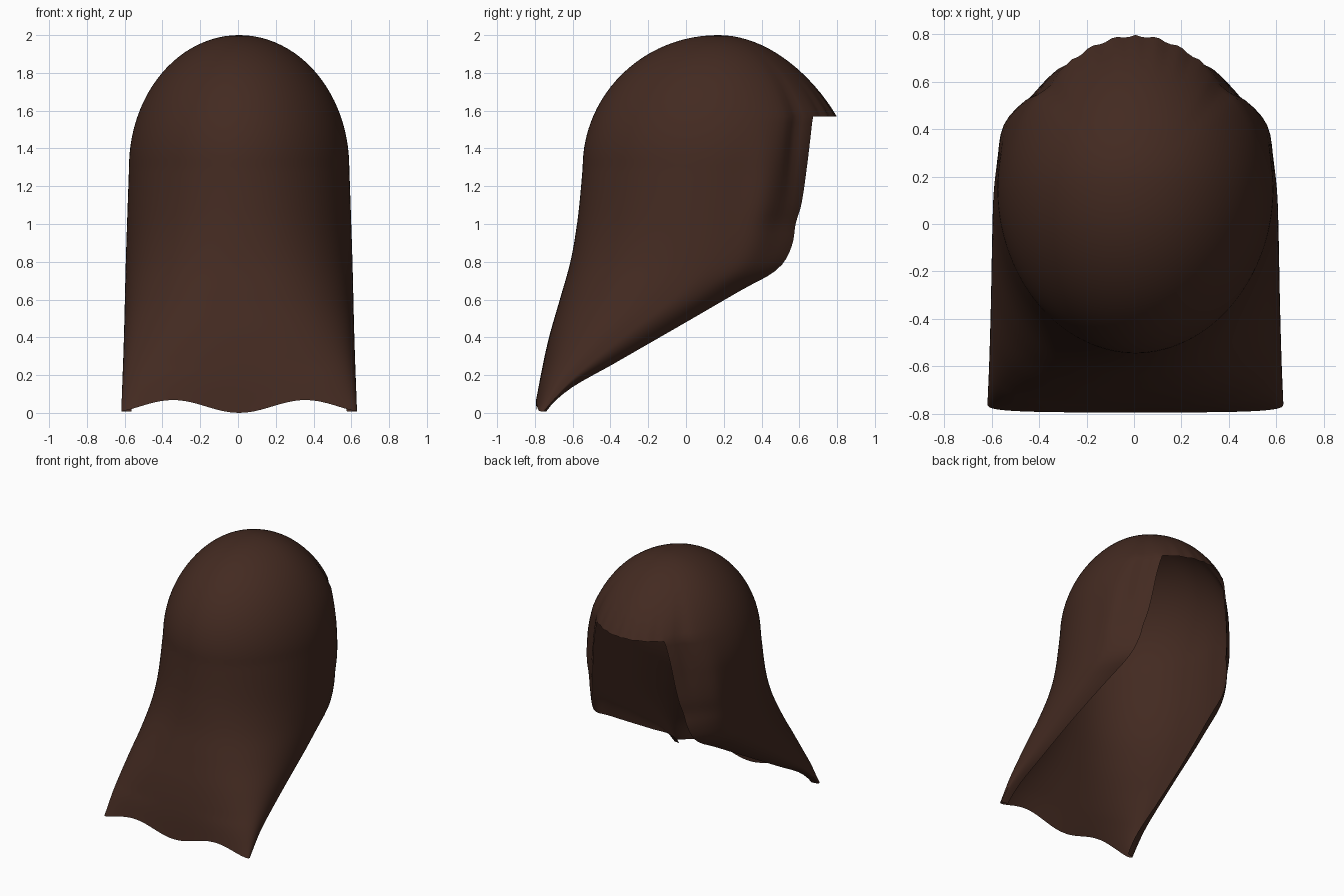
import bpy, bmesh, math

if "Cube" in bpy.data.objects:
    bpy.data.objects.remove(bpy.data.objects["Cube"])


def curve(z, pts):
    """Smooth (Hermite) interpolation through (height, value) points."""
    if z <= pts[0][0]:
        return pts[0][1]
    if z >= pts[-1][0]:
        return pts[-1][1]
    n = len(pts)

    def slope(i):
        a, b = pts[max(i - 1, 0)], pts[min(i + 1, n - 1)]
        return (b[1] - a[1]) / (b[0] - a[0])

    for i in range(n - 1):
        (z0, v0), (z1, v1) = pts[i], pts[i + 1]
        if z <= z1:
            h = z1 - z0
            t = (z - z0) / h
            return ((2*t**3 - 3*t*t + 1) * v0 + (t**3 - 2*t*t + t) * h * slope(i)
                    + (3*t*t - 2*t**3) * v1 + (t**3 - t*t) * h * slope(i + 1))


def bump(v, centre, spread):
    return math.exp(-((v - centre) / spread) ** 2)


# Profiles by height
FRINGE_Z, DOME_Z = 1.57, 1.3
WIDTH = [(0, .624), (.4, .61), (.8, .6), (1.1, .59), (1.3, .583)]
BACK = [(0, -.795), (.2, -.768), (.4, -.725), (.6, -.668), (.8, -.612),
        (1.0, -.577), (1.15, -.56), (1.3, -.547)]
MIDDLE = [(0, -.755), (.2, -.58), (.4, -.34), (.6, -.08), (.8, .08), (1.1, .13), (1.57, .16), (2, .17)]
EDGE = [(0, -.74), (.06, -.69), (.14, -.59), (.25, -.4), (.48, 0), (.665, .32), (.735, .45),
        (.8, .52), (.9, .565), (1.0, .58), (1.1, .61), (1.3, .64), (1.57, .672)]
SWEEP = [(0, 24), (.4, 31), (.73, 42), (1.1, 51), (1.57, 57.5)]
SQUARE = [(0, 3.8), (.4, 2.9), (.9, 2.15), (1.3, 1.97)]

BACK_N, SIDE_N, FRINGE_N = 30, 16, 12


def section(z):
    """Half outline at one height (x, y, hem x), from the middle of the -y side to +y."""
    dome = math.sqrt(max(0, 1 - ((z - DOME_Z) / .7) ** 2)) if z > DOME_Z else 1
    w = curve(z, WIDTH) * dome
    mid = curve(z, MIDDLE)
    yb = .17 - .717 * dome if z > DOME_Z else curve(z, BACK)
    phi = math.radians(curve(z, SWEEP))
    fringe = z >= FRINGE_Z - 1e-6
    drop = (2 - z) / .43
    if fringe:
        reach = (.59 + .07 * drop) * dome
    else:
        reach = (curve(z, EDGE) - mid) / math.sin(phi)
    n = curve(z, SQUARE)
    out = []
    for i in range(BACK_N):
        s = 1 - (1 - i / BACK_N) ** 1.5
        a = math.pi / 2 * s ** (n / 2)
        x = w * math.sin(a) ** (2 / n)
        out.append((x, mid + (yb - mid) * math.cos(a) ** (2 / n), x))
    angles = [phi * i / SIDE_N for i in range(SIDE_N + 1)]
    if fringe:
        angles += [phi + (math.pi / 2 - phi) * i / FRINGE_N for i in range(1, FRINGE_N + 1)]
    for i, a in enumerate(angles):
        # Full side lock, then the crease where it meets the fringe
        k = 1 + .05 * bump(i, 8, 3) * bump(z, 1.15, .3)
        k -= .04 * bump(i, 12.8, 1.5) * bump(z, 1.48, .28)
        ahead = reach
        if i > SIDE_N:
            # Fringe pushed forward in the middle, with faint strands at its hem
            ahead += .025 * drop * math.sin(math.pi / 2 * (i - SIDE_N) / FRINGE_N)
            k += .006 * (-1) ** (i // 2) * max(0, 1 - (z - FRINGE_Z) / .2)
        x = 0 if i == SIDE_N + FRINGE_N else w * math.cos(a) * k
        out.append((x, mid + ahead * math.sin(a) * k, w))
    return out


# Heights: dome rows bunch up at the crown, then even rows to the hem
top_angle = math.acos((FRINGE_Z - DOME_Z) / .7)
heights = [DOME_Z + .7 * math.cos(top_angle * i / 18) for i in range(19)]
heights += [FRINGE_Z * (1 - i / 48) for i in range(1, 49)]

bm = bmesh.new()
rows = []
for z in heights:
    row = []
    for x, y, hx in section(z):
        # Wavy hem at the bottom of the long hair
        lift = .068 * math.sin(math.pi * min(hx, .66) / .7) ** 2 * max(0, 1 - z / .25)
        row.append(bm.verts.new((x, y, z + lift)))
    rows.append(row)
for upper, lower in zip(rows, rows[1:]):
    for c in range(min(len(upper), len(lower)) - 1):
        f = bm.faces.new((upper[c], lower[c], lower[c + 1], upper[c + 1]))
        f.smooth = True
bmesh.ops.remove_doubles(bm, verts=bm.verts, dist=1e-4)

mesh = bpy.data.meshes.new("long_hair")
bm.to_mesh(mesh)
bm.free()
hair = bpy.data.objects.new("long_hair", mesh)
bpy.context.collection.objects.link(hair)
hair.location.x = .006

# Dark brown hair colour
brown = bpy.data.materials.new("dark_brown")
brown.diffuse_color = (.056, .023, .015, 1)
brown.use_nodes = True
brown.node_tree.nodes["Principled BSDF"].inputs["Base Color"].default_value = brown.diffuse_color
mesh.materials.append(brown)

# Mirror the half to the other side
mirror = hair.modifiers.new("mirror", 'MIRROR')
mirror.use_axis[0] = True
mirror.merge_threshold = .001
